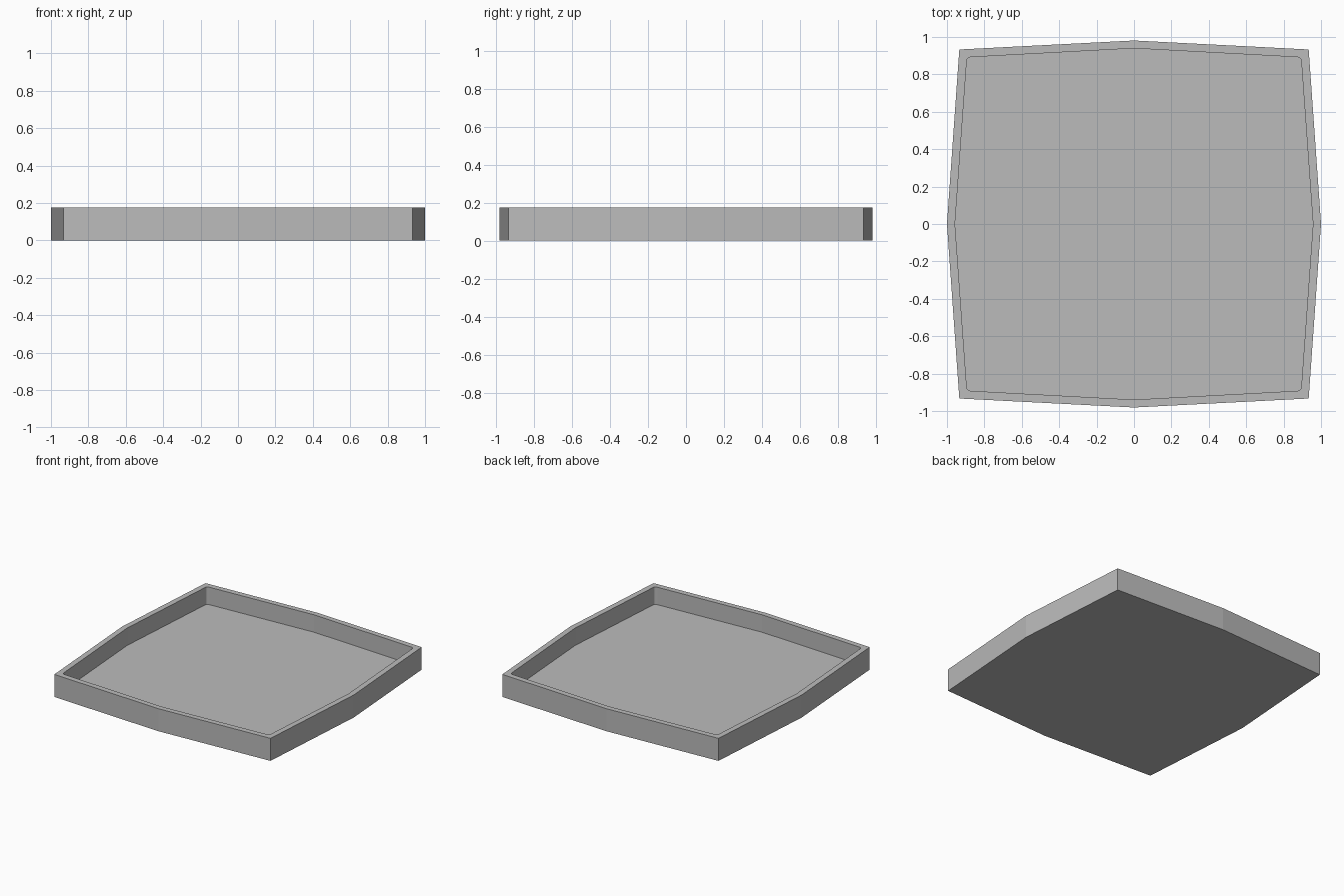
import bpy
import bmesh
from mathutils import Vector

cube = bpy.data.objects.get("Cube")
if cube:
    bpy.data.objects.remove(cube)

HEIGHT = 0.176
FLOOR = 0.04

# Single plain grey finish
grey = bpy.data.materials.new("plain grey")
grey.use_nodes = True
color = (0.5, 0.5, 0.5, 1)
grey.diffuse_color = color
grey.node_tree.nodes["Principled BSDF"].inputs["Base Color"].default_value = color


def bowed_square(mid_x, mid_y, corner_x, corner_y, radius=0, steps=4):
    """Outline with bowed sides and optionally rounded corners, counterclockwise."""
    ring = [Vector(p) for p in (
        (mid_x, 0), (corner_x, corner_y), (0, mid_y), (-corner_x, corner_y),
        (-mid_x, 0), (-corner_x, -corner_y), (0, -mid_y), (corner_x, -corner_y))]
    points = []
    for i, p in enumerate(ring):
        if i % 2 == 0 or radius == 0:
            points.append(p)
            continue
        a = p + (ring[i - 1] - p).normalized() * radius
        b = p + (ring[(i + 1) % 8] - p).normalized() * radius
        for s in range(steps + 1):
            t = s / steps
            points.append(a * (1 - t) ** 2 + p * 2 * t * (1 - t) + b * t * t)
    return points


def add_loop(bm, outline, z):
    verts = [bm.verts.new((p.x, p.y, z)) for p in outline]
    edges = [bm.edges.new((v, verts[(i + 1) % len(verts)])) for i, v in enumerate(verts)]
    return verts, edges


def add_wall(bm, low, high):
    for i in range(len(low)):
        j = (i + 1) % len(low)
        bm.faces.new((low[i], low[j], high[j], high[i]))


# Shallow tray: outer wall, flat rim, inner wall, floor and underside
outer = bowed_square(1.0, 0.981, 0.934, 0.933)
inner = bowed_square(0.957, 0.939, 0.893, 0.891, radius=0.02)
bm = bmesh.new()
base, _ = add_loop(bm, outer, 0)
rim_out, rim_out_edges = add_loop(bm, outer, HEIGHT)
rim_in, rim_in_edges = add_loop(bm, inner, HEIGHT)
floor, _ = add_loop(bm, inner, FLOOR)
add_wall(bm, base, rim_out)
add_wall(bm, floor, rim_in)
bmesh.ops.triangle_fill(bm, edges=rim_out_edges + rim_in_edges, use_beauty=True)
bm.faces.new(base)
bm.faces.new(floor)
bmesh.ops.recalc_face_normals(bm, faces=bm.faces)

mesh = bpy.data.meshes.new("tray")
bm.to_mesh(mesh)
bm.free()
mesh.materials.append(grey)
tray = bpy.data.objects.new("tray", mesh)
bpy.context.collection.objects.link(tray)
